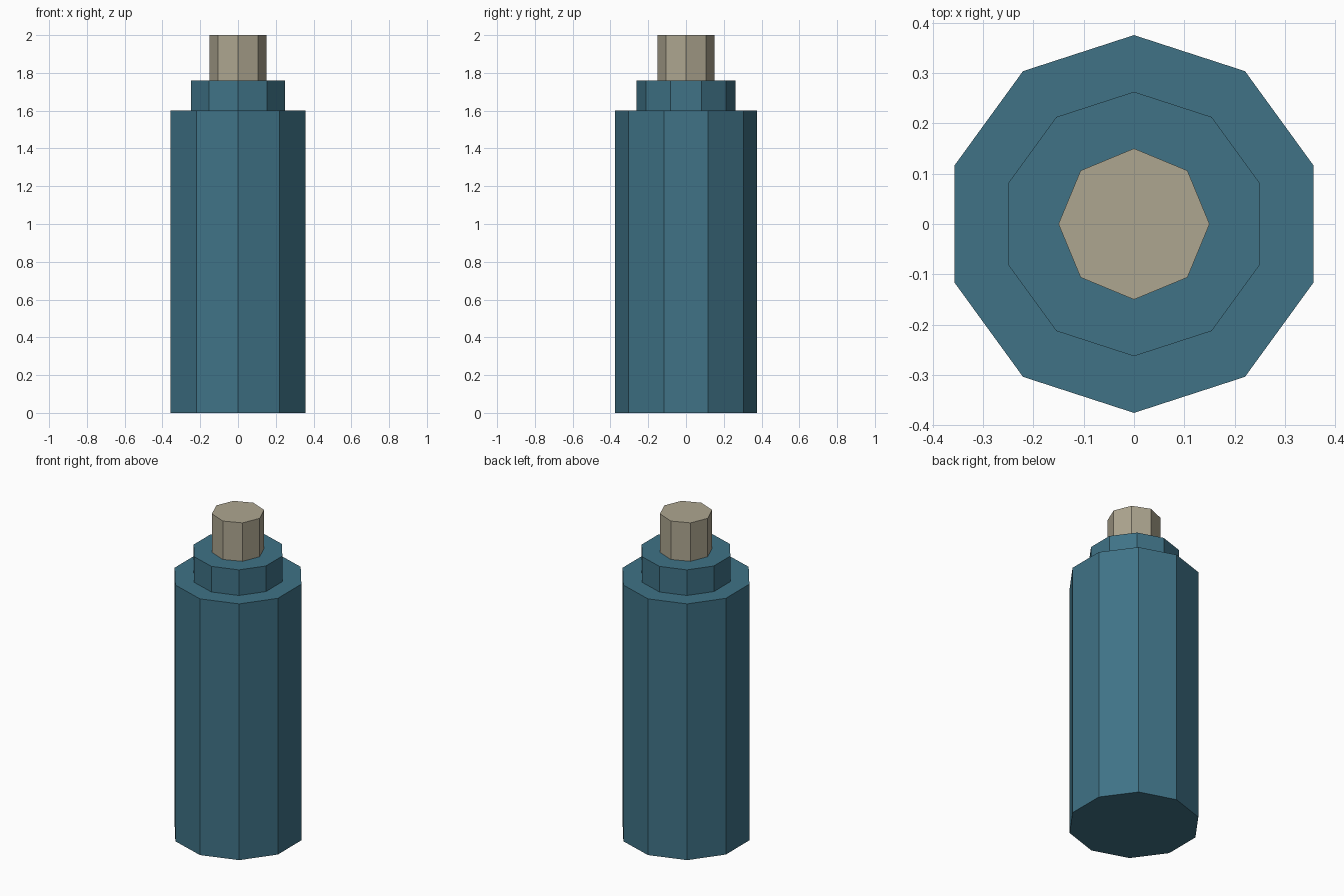
import bpy
import bmesh
from math import sin, cos, tau

if "Cube" in bpy.data.objects:
    bpy.data.objects.remove(bpy.data.objects["Cube"])


def material(name, rgb):
    mat = bpy.data.materials.new(name)
    mat.diffuse_color = (*rgb, 1)
    mat.use_nodes = True
    mat.node_tree.nodes["Principled BSDF"].inputs["Base Color"].default_value = mat.diffuse_color
    return mat


def prism(bm, sides, radius, z0, z1):
    # Upright prism with one corner pointing to +y
    ring = [bm.verts.new((radius * sin(tau * i / sides),
                          radius * cos(tau * i / sides), z0)) for i in range(sides)]
    base = bm.faces.new(ring)
    top = bmesh.ops.extrude_face_region(bm, geom=[base], use_keep_orig=True)["geom"]
    verts = [g for g in top if isinstance(g, bmesh.types.BMVert)]
    bmesh.ops.translate(bm, verts=verts, vec=(0, 0, z1 - z0))
    bmesh.ops.recalc_face_normals(bm, faces=bm.faces)


def part(name, sides, radius, z0, z1, mat):
    bm = bmesh.new()
    prism(bm, sides, radius, z0, z1)
    mesh = bpy.data.meshes.new(name)
    bm.to_mesh(mesh)
    bm.free()
    mesh.materials.append(mat)
    obj = bpy.data.objects.new(name, mesh)
    bpy.context.collection.objects.link(obj)


blue = material("blue", (0.05, 0.17, 0.24))
tan = material("tan", (0.42, 0.38, 0.28))

part("body", 10, 0.375, 0.0, 1.6, blue)
part("shoulder", 10, 0.2625, 1.6, 1.76, blue)
part("cap", 8, 0.15, 1.76, 2.0, tan)
